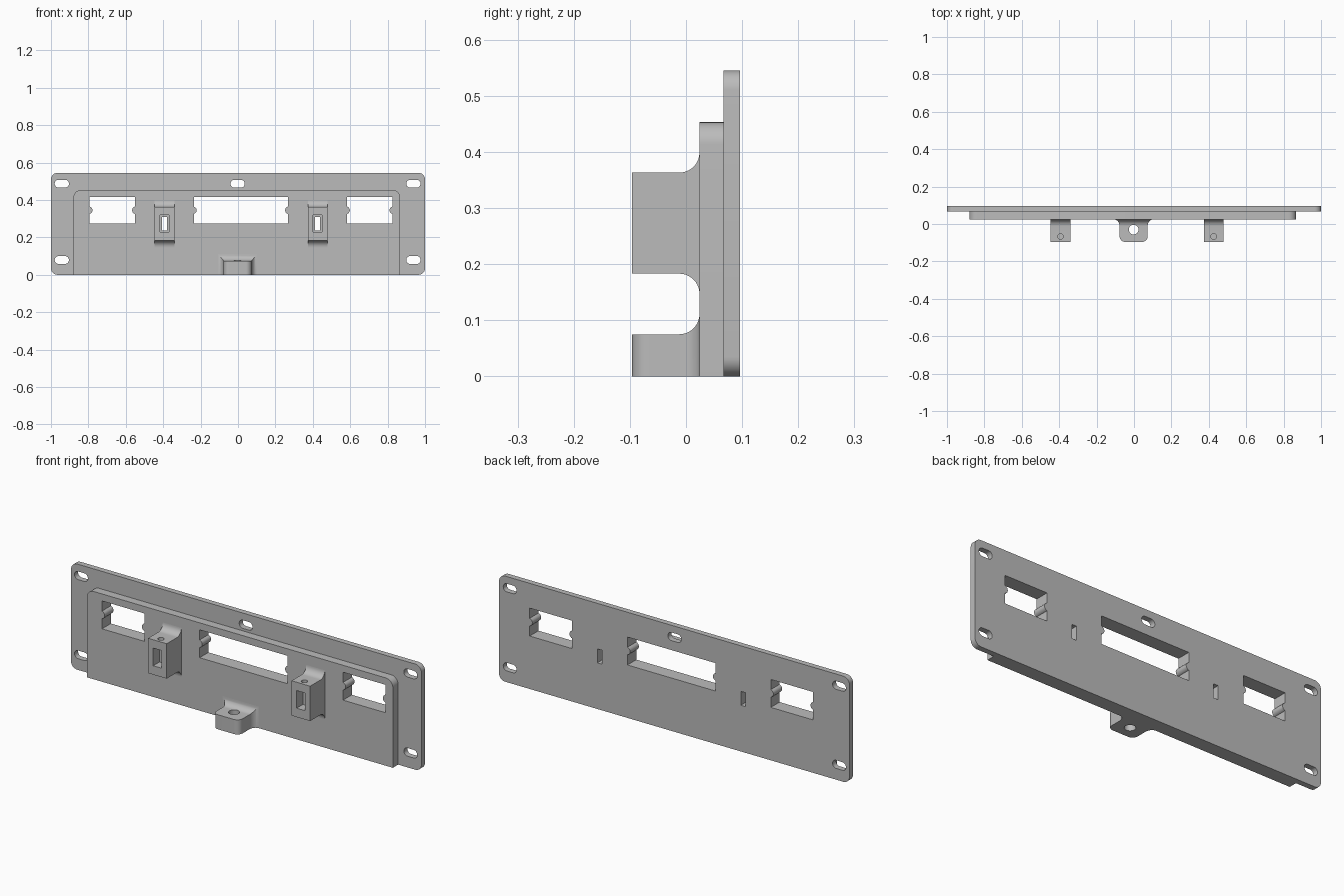
import bpy, bmesh, math

if "Cube" in bpy.data.objects:
    bpy.data.objects.remove(bpy.data.objects["Cube"])

grey = bpy.data.materials.new("matte grey")
grey.use_nodes = True
grey.diffuse_color = (0.5, 0.5, 0.5, 1)
grey.node_tree.nodes["Principled BSDF"].inputs["Base Color"].default_value = (0.5, 0.5, 0.5, 1)

BACK, STEP, FACE, NOSE = 0.096, 0.067, 0.024, -0.096
MID = -0.002          # x of the centre line of the fittings


def loft(name, rings):
    """Closed solid skinned over equal-length rings of points."""
    bm = bmesh.new()
    loops = [[bm.verts.new(p) for p in ring] for ring in rings]
    n = len(loops[0])
    for a, b in zip(loops, loops[1:]):
        for i in range(n):
            j = (i + 1) % n
            bm.faces.new((a[i], a[j], b[j], b[i]))
    bm.faces.new(loops[0])
    bm.faces.new(loops[-1])
    bmesh.ops.recalc_face_normals(bm, faces=bm.faces)
    mesh = bpy.data.meshes.new(name)
    bm.to_mesh(mesh)
    bm.free()
    mesh.materials.append(grey)
    ob = bpy.data.objects.new(name, mesh)
    bpy.context.collection.objects.link(ob)
    return ob


def rounded(x0, x1, z0, z1, r_low, r_high, steps=10):
    """Outline of a rectangle with rounded lower and upper corners."""
    pts = []
    corners = ((x1, z1, -1, -1, r_high), (x0, z1, 1, -1, r_high),
               (x0, z0, 1, 1, r_low), (x1, z0, -1, 1, r_low))
    for k, (x, z, sx, sz, r) in enumerate(corners):
        for i in range(steps + 1 if r else 1):
            a = math.pi / 2 * (k + i / steps)
            pts.append((x + sx * r + r * math.cos(a), z + sz * r + r * math.sin(a)))
    return pts


def prism(name, outline, y0, y1):
    return loft(name, [[(x, y, z) for x, z in outline] for y in (y0, y1)])


def drill(x, y, r, z0, z1):
    circle = [(x + r * math.cos(a), y + r * math.sin(a))
              for a in (math.tau * i / 32 for i in range(32))]
    return loft("drill", [[(px, py, z) for px, py in circle] for z in (z0, z1)])


def cut(ob, cutters):
    bpy.context.view_layer.objects.active = ob
    for c in cutters:
        mod = ob.modifiers.new("cut", "BOOLEAN")
        mod.operation, mod.solver, mod.object = "DIFFERENCE", "EXACT", c
        bpy.ops.object.modifier_apply(modifier=mod.name)


def window(x0, x1, z0=0.273, z1=0.417, r=0.02, bump=0.015):
    """Window outline with a small round bump on each side."""
    zc, half = (z0 + z1) / 2, math.acos((r - bump) / r)
    angles = [half * (i / 6 - 1) for i in range(13)]
    right = [(x1 + r - bump - r * math.cos(a), zc + r * math.sin(a)) for a in angles]
    left = [(x0 - r + bump + r * math.cos(a), zc - r * math.sin(a)) for a in angles]
    return [(x0, z0), (x1, z0)] + right + [(x1, z1), (x0, z1)] + left


# Backing flange and raised plate
flange = prism("mounting_flange", rounded(-1, 1, 0, 0.545, 0.035, 0.035), STEP, BACK)
plate = prism("raised_plate", rounded(-0.88, 0.867, 0, 0.453, 0, 0.04), FACE, STEP)

# Screw slots
slots = [prism("slot", rounded(x - 0.038, x + 0.038, z - 0.021, z + 0.021, 0.0205, 0.0205), 0.0, 0.2)
         for x, z in ((-0.942, 0.487), (MID, 0.487), (0.938, 0.487), (-0.942, 0.079), (0.938, 0.079))]

# Windows
windows = [prism("window", window(a, b), -0.1, 0.2)
           for a, b in ((-0.793, -0.551), (-0.236, 0.267), (0.583, 0.825))]

# Fillet steps: (y, flare) from the fillet start back to the plate face
FILLET = 0.036
flare = [(FACE - FILLET + FILLET * math.sin(a), FILLET * (1 - math.cos(a)))
         for a in (math.pi / 2 * i / 10 for i in range(11))]

# Hollow posts
pin_slots, helpers = [], []
for side, xc in (("right", -0.393), ("left", 0.426)):
    w = 0.053
    post = loft(side + "_post", [
        [(xc - w, y, 0.183 - f), (xc + w, y, 0.183 - f), (xc + w, y, 0.363 + f), (xc - w, y, 0.363 + f)]
        for y, f in [(NOSE, 0)] + flare])
    through = prism("pin_slot", rounded(xc - 0.013, xc + 0.013, 0.238, 0.31, 0, 0), -0.2, 0.2)
    recess = prism("recess", rounded(xc - 0.024, xc + 0.024, 0.229, 0.32, 0, 0), -0.2, -0.045)
    hole = drill(xc, -0.067, 0.015, 0.28, 0.5)
    cut(post, [through, recess, hole])
    pin_slots.append(through)
    helpers += [recess, hole]

# Lower tab: rounded nose, flared root
R = 0.03
nose = [(NOSE + R * (1 - math.cos(a)), R * (1 - math.sin(a)))
        for a in (math.pi / 2 * i / 10 for i in range(11))]
sections = [(y, 0.075 - inset, 0.075) for y, inset in nose]
sections += [(y, 0.075 + f * 0.8, 0.075 + f) for y, f in flare]
tab = loft("lower_tab", [
    [(MID - w, y, 0), (MID + w, y, 0), (MID + w, y, h), (MID - w, y, h)] for y, w, h in sections])
tab_hole = drill(MID, -0.03, 0.026, -0.1, 0.2)
cut(tab, [tab_hole])

cut(flange, slots + windows + pin_slots)
cut(plate, windows + pin_slots)

# Remove the cutters and shade the parts
for ob in slots + windows + pin_slots + helpers + [tab_hole]:
    bpy.data.objects.remove(ob)
for ob in bpy.context.collection.objects:
    if ob.type == "MESH":
        bpy.ops.object.select_all(action="DESELECT")
        ob.select_set(True)
        bpy.context.view_layer.objects.active = ob
        bpy.ops.object.shade_smooth_by_angle(angle=math.radians(30))
